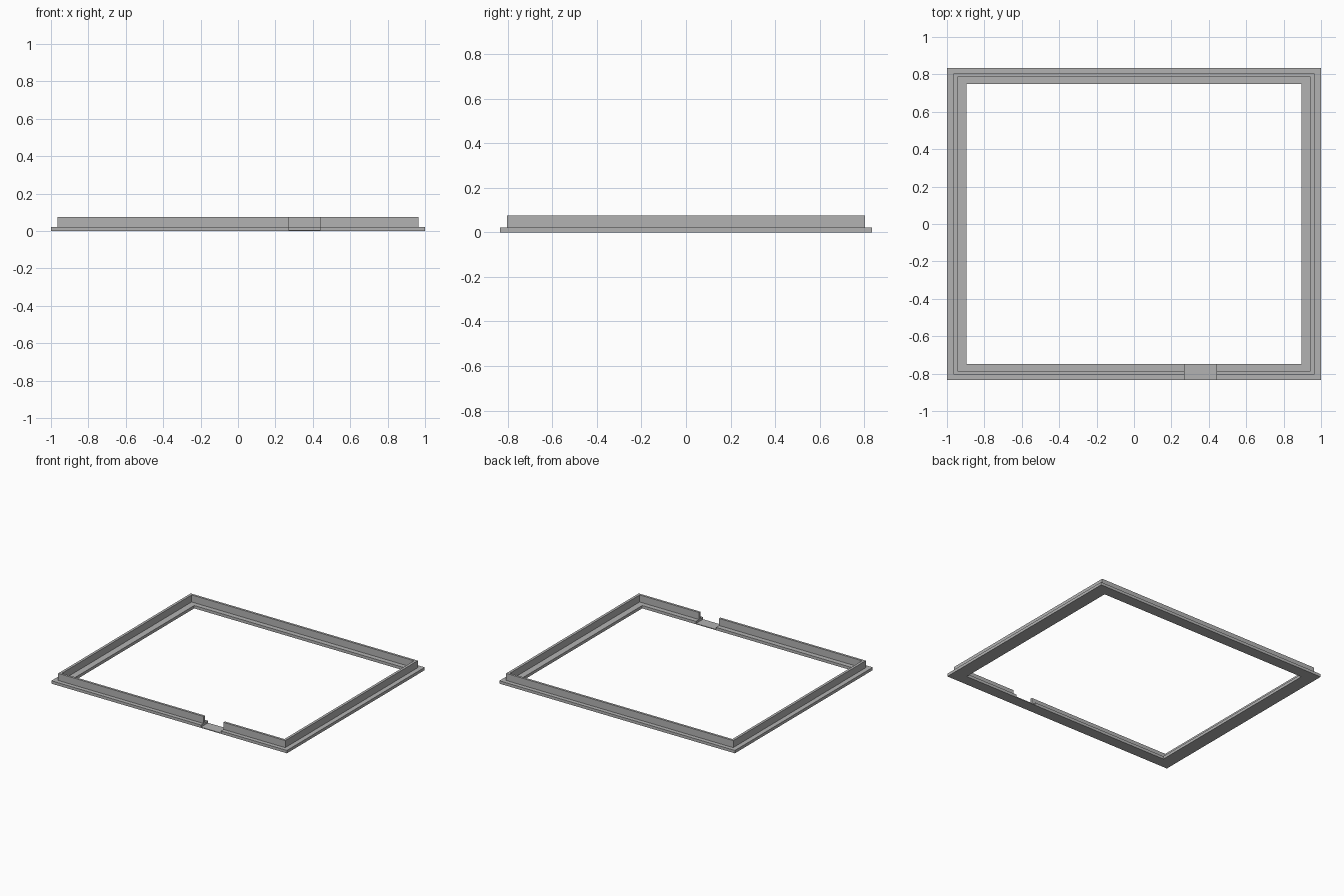
import bpy
import bmesh

cube = bpy.data.objects.get("Cube")
if cube:
    bpy.data.objects.remove(cube, do_unlink=True)

HX, HY = 1.0, 0.835            # outer half sizes
GAP_L, GAP_R = 0.27, 0.44      # doorway in the front wall
SILL = 0.006

grey = bpy.data.materials.new("plain grey")
grey.use_nodes = True
colour = (0.45, 0.45, 0.45, 1)
grey.diffuse_color = colour
grey.node_tree.nodes["Principled BSDF"].inputs["Base Color"].default_value = colour


def finish(name, bm):
    bmesh.ops.recalc_face_normals(bm, faces=bm.faces)
    mesh = bpy.data.meshes.new(name)
    bm.to_mesh(mesh)
    bm.free()
    mesh.materials.append(grey)
    bpy.context.collection.objects.link(bpy.data.objects.new(name, mesh))


# Wall and flange: an inverted T section (inset from outer edge, height)
profile = [(0, 0), (0, 0.022), (0.036, 0.022), (0.036, 0.076),
           (0.056, 0.076), (0.056, 0.022), (0.104, 0.022), (0.104, 0)]
SHRINK_Y = 0.086 / 0.104       # inner ledge is narrower at front and back


def inset_y(d):
    return d * SHRINK_Y if d > 0.06 else d * 0.87


# Sweep the section from one side of the doorway round to the other
path = [(GAP_R, -1, False), (HX, -1, True), (HX, 1, True),
        (-HX, 1, True), (-HX, -1, True), (GAP_L, -1, False)]
bm = bmesh.new()
rings = []
for x, side, corner in path:
    ring = []
    for d, z in profile:
        px = x - d * (1 if x > 0 else -1) if corner else x
        ring.append(bm.verts.new((px, side * (HY - inset_y(d)), z)))
    rings.append(ring)
for a, b in zip(rings, rings[1:]):
    for i in range(len(profile)):
        j = (i + 1) % len(profile)
        bm.faces.new((a[i], a[j], b[j], b[i]))
bm.faces.new(rings[0])
bm.faces.new(rings[-1])
finish("wall_frame", bm)

# Thin sill across the doorway
bm = bmesh.new()
bmesh.ops.create_cube(bm, size=1)
depth = inset_y(0.104)
for v in bm.verts:
    v.co.x = GAP_R if v.co.x > 0 else GAP_L
    v.co.y = -HY + (depth if v.co.y > 0 else 0)
    v.co.z = SILL if v.co.z > 0 else 0
finish("door_sill", bm)
